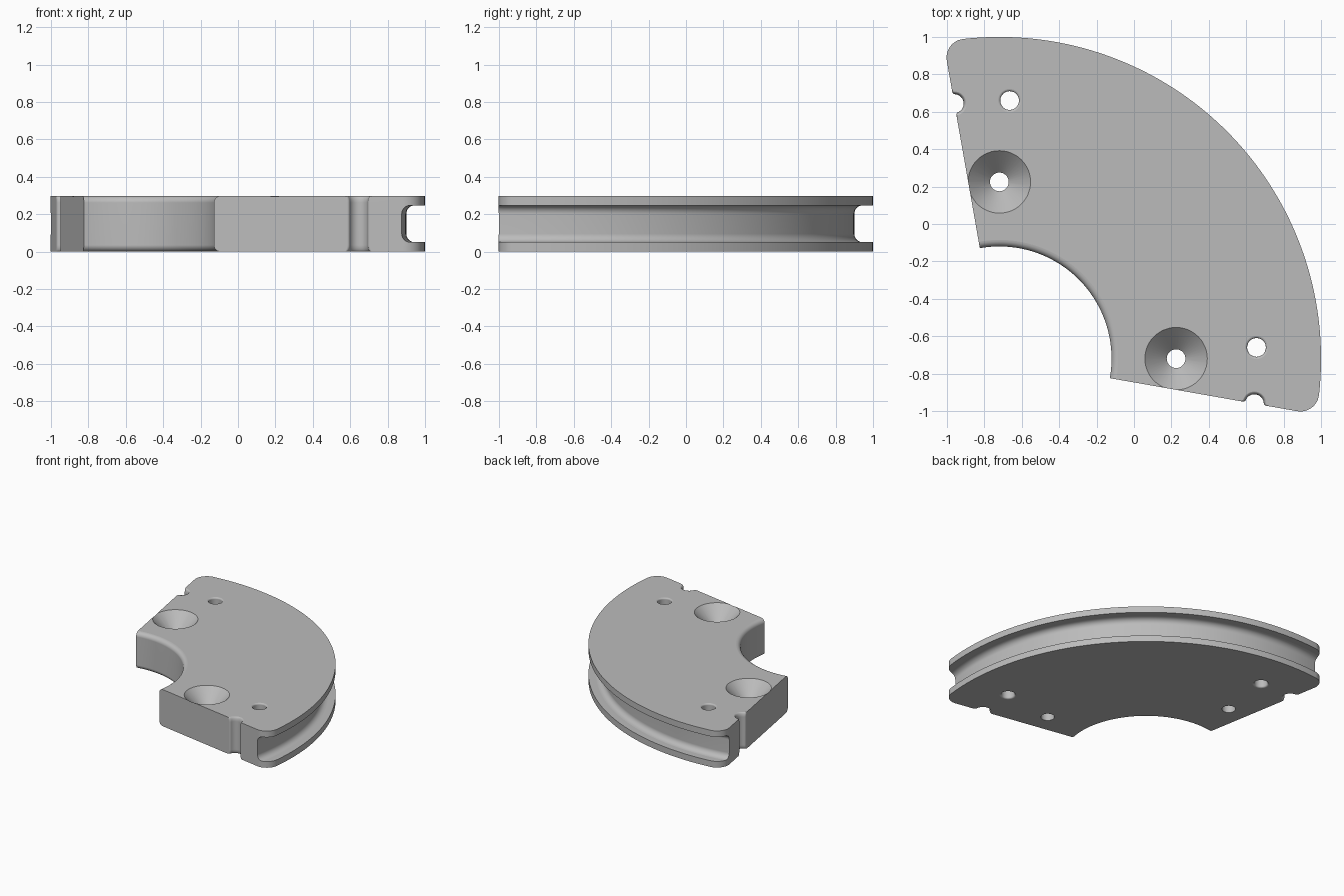
import bpy, bmesh, math
from mathutils import Matrix

cube = bpy.data.objects.get("Cube")
if cube:
    bpy.data.objects.remove(cube)

HEIGHT = 0.297
CENTRE = -0.72                       # x and y of the arc centre
BORE, RIM = 0.6, 1.72                # inner and outer radius
START, HALF = math.radians(-10), math.radians(55)
EDGE_ROUND = 0.035


def arc(u, v, r, a0, a1, n):
    """Points along an arc, both ends included."""
    return [(u + r * math.cos(a0 + (a1 - a0) * i / n),
             v + r * math.sin(a0 + (a1 - a0) * i / n)) for i in range(n + 1)]


def outline(flare):
    """Wedge outline; flare widens the bore and the edge notches."""
    notch_u, notch_r, lip, corner = 1.385, 0.05 + 0.015 * flare, 0.015, 0.1
    s = math.sqrt((notch_r + lip) ** 2 - lip ** 2)
    t = math.atan2(lip, s)
    q, pi = math.pi / 2, math.pi
    corner_r = RIM - corner
    turn = math.asin(corner / corner_r)
    half = arc(0, 0, BORE + EDGE_ROUND * flare, HALF, 0, 28)
    half += arc(notch_u - s, lip, lip, -q, -t, 5)
    half += arc(notch_u, 0, notch_r, pi - t, t, 16)[1:-1]
    half += arc(notch_u + s, lip, lip, pi + t, pi + q, 5)
    half += arc(corner_r * math.cos(turn), corner, corner, -q, turn, 12)
    half += arc(0, 0, RIM, turn, HALF, 40)[1:]
    c, s = math.cos(START), math.sin(START)
    half = [(u * c - v * s, u * s + v * c) for u, v in half]
    # mirror across the diagonal, skipping the two shared points
    return half + [(y, x) for x, y in half[-2:0:-1]]


def finish(bm, name):
    bmesh.ops.recalc_face_normals(bm, faces=bm.faces)
    mesh = bpy.data.meshes.new(name)
    bm.to_mesh(mesh)
    bm.free()
    obj = bpy.data.objects.new(name, mesh)
    bpy.context.collection.objects.link(obj)
    return obj


def lathe(name, profile, x, y, segments):
    """Closed solid of revolution from a loop of (radius, z) points."""
    bm = bmesh.new()
    verts = [bm.verts.new((r, 0, z)) for r, z in profile]
    edges = [bm.edges.new((verts[i - 1], verts[i])) for i in range(len(verts))]
    bmesh.ops.spin(bm, geom=verts + edges, cent=(0, 0, 0), axis=(0, 0, 1),
                   angle=math.tau, steps=segments, use_merge=True)
    bmesh.ops.remove_doubles(bm, verts=bm.verts, dist=1e-5)
    bmesh.ops.transform(bm, matrix=Matrix.Translation((x, y, 0)), verts=bm.verts)
    obj = finish(bm, name)
    obj.hide_render = True
    return obj


# Body: stacked outlines, rounded at the bore and notch rims
steps = 6
rounds = [(EDGE_ROUND * (1 - math.sin(a)), 1 - math.cos(a))
          for a in (math.pi / 2 * i / steps for i in range(steps, -1, -1))]
layers = rounds + [(HEIGHT - z, f) for z, f in reversed(rounds)]
bm = bmesh.new()
rings = [[bm.verts.new((x + CENTRE, y + CENTRE, z)) for x, y in outline(f)]
         for z, f in layers]
for low, high in zip(rings, rings[1:]):
    for i in range(len(low)):
        bm.faces.new((low[i - 1], low[i], high[i], high[i - 1]))
bm.faces.new(rings[0][::-1])
bm.faces.new(rings[-1])
body = finish(bm, "grooved_wedge_body")

# Rim groove cutter with rounded floor corners
floor_r, fillet, z0, z1 = 1.62, 0.045, 0.05, 0.247
groove = [(1.85, z0)]
groove += arc(floor_r + fillet, z0 + fillet, fillet, -math.pi / 2, -math.pi, 6)
groove += arc(floor_r + fillet, z1 - fillet, fillet, math.pi, math.pi / 2, 6)
groove += [(1.85, z1)]
cutters = [lathe("groove_cutter", groove, CENTRE, CENTRE, 240)]

# Countersunk screw holes and plain pin holes
hole_r, sink_r, below, above = 0.05, 0.167, -0.1, HEIGHT + 0.1
sink = [(0, below), (hole_r, below), (hole_r, HEIGHT - sink_r + hole_r),
        (sink_r + 0.1, above), (0, above)]
ease = 0.012
pin = [(0, below), (hole_r + ease, below)]
pin += arc(hole_r + ease, ease, ease, -math.pi * 0.5, -math.pi, 4)
pin += arc(hole_r + ease, HEIGHT - ease, ease, math.pi, math.pi * 0.5, 4)
pin += [(hole_r + ease, above), (0, above)]
for x, y in ((CENTRE, 0.225), (0.225, CENTRE)):
    cutters.append(lathe("screw_cutter", sink, x, y, 48))
for x, y in ((-0.665, 0.66), (0.655, -0.66)):
    cutters.append(lathe("pin_cutter", pin, x, y, 32))

bpy.ops.object.select_all(action='DESELECT')
body.select_set(True)
bpy.context.view_layer.objects.active = body
for cutter in cutters:
    mod = body.modifiers.new("cut", 'BOOLEAN')
    mod.operation = 'DIFFERENCE'
    mod.solver = 'EXACT'
    mod.object = cutter
    bpy.ops.object.modifier_apply(modifier=mod.name)
    bpy.data.objects.remove(cutter)

# Plain grey metal
grey = bpy.data.materials.new("plain grey")
grey.use_nodes = True
colour = (0.5, 0.5, 0.5, 1)
grey.diffuse_color = colour
grey.node_tree.nodes["Principled BSDF"].inputs["Base Color"].default_value = colour
body.data.materials.clear()
body.data.materials.append(grey)

# Smooth curves, crisp edges, flat caps
bpy.ops.object.shade_smooth_by_angle(angle=math.radians(30))
for face in body.data.polygons:
    if abs(face.normal.z) > 0.999:
        face.use_smooth = False
weighted = body.modifiers.new("weighted normals", 'WEIGHTED_NORMAL')
weighted.keep_sharp = True
